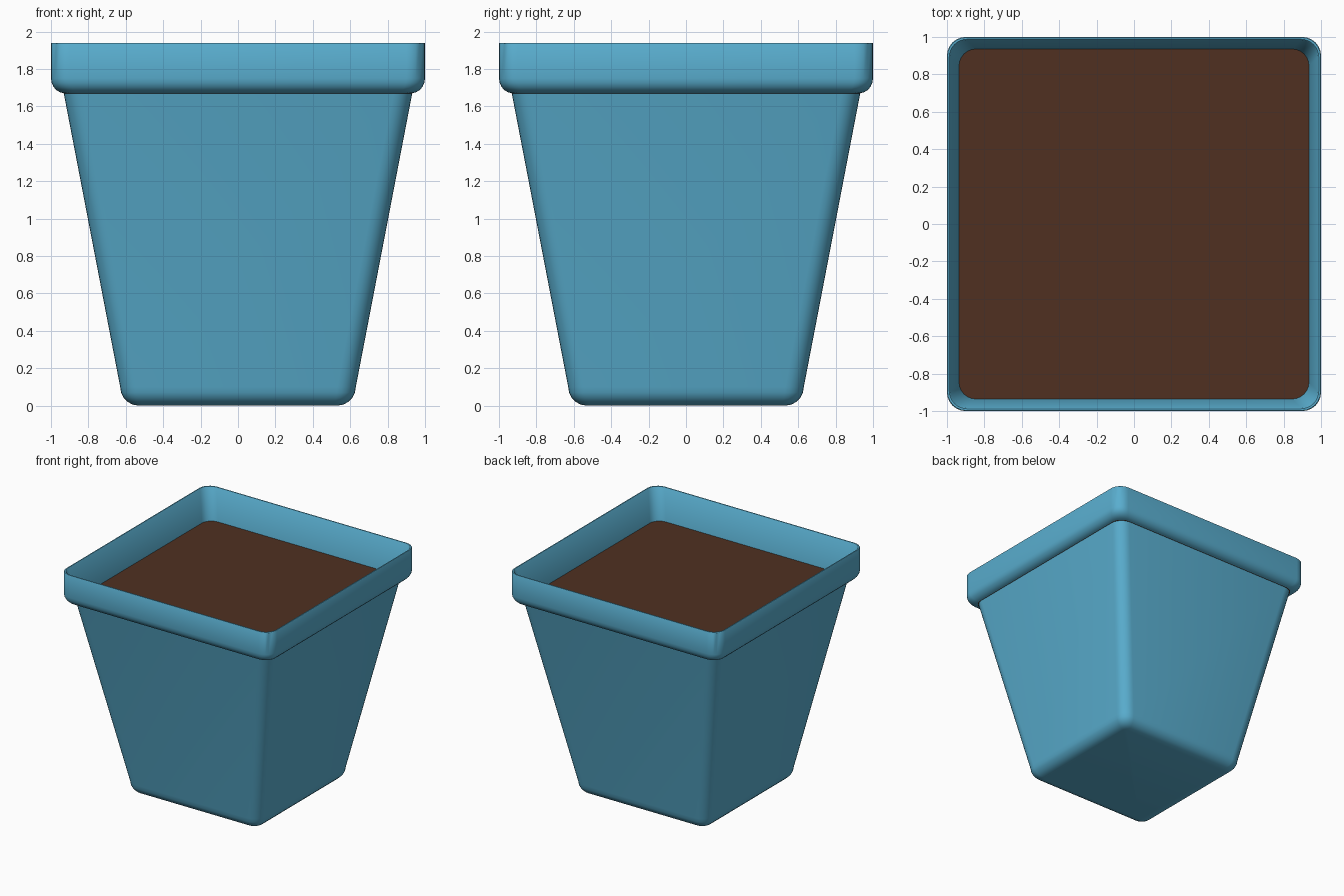
import bpy, bmesh, math

if "Cube" in bpy.data.objects:
    bpy.data.objects.remove(bpy.data.objects["Cube"])

def material(name, color):
    m = bpy.data.materials.new(name)
    m.diffuse_color = (*color, 1)
    m.use_nodes = True
    m.node_tree.nodes["Principled BSDF"].inputs["Base Color"].default_value = m.diffuse_color
    return m

BLUE = material("blue_glaze", (0.10, 0.42, 0.62))
BROWN = material("brown_soil", (0.08, 0.03, 0.015))

def rounded_square(half, radius, z, seg=6):
    pts = []
    for q in range(4):
        a0 = q * math.pi / 2
        sx = 1 if q in (0, 3) else -1
        sy = 1 if q in (0, 1) else -1
        for i in range(seg + 1):
            a = a0 + i / seg * math.pi / 2
            pts.append((sx * (half - radius) + radius * math.cos(a),
                        sy * (half - radius) + radius * math.sin(a), z))
    return pts

def loft(name, rings, mat, cap_start=False, cap_end=False, angle=40):
    """Skin a stack of (half width, corner radius, z) rounded squares."""
    bm = bmesh.new()
    loops = [[bm.verts.new(p) for p in rounded_square(*r)] for r in rings]
    n = len(loops[0])
    for a, b in zip(loops, loops[1:]):
        for i in range(n):
            j = (i + 1) % n
            bm.faces.new((a[i], a[j], b[j], b[i]))
    if cap_start:
        bm.faces.new(loops[0][::-1])
    if cap_end:
        bm.faces.new(loops[-1])
    me = bpy.data.meshes.new(name)
    bm.to_mesh(me)
    bm.free()
    me.materials.append(mat)
    ob = bpy.data.objects.new(name, me)
    bpy.context.collection.objects.link(ob)
    bpy.context.view_layer.objects.active = ob
    ob.select_set(True)
    bpy.ops.object.shade_smooth_by_angle(angle=math.radians(angle))
    ob.select_set(False)
    return ob

def fillet(inner, outer, z0, z1, r0, r1, steps=5):
    """Quarter-round rings from a flat underside up into a side wall."""
    out = []
    for i in range(steps + 1):
        t = i / steps * math.pi / 2
        s, c = math.sin(t), 1 - math.cos(t)
        out.append((inner + (outer - inner) * s, r0 + (r1 - r0) * s,
                    z0 + (z1 - z0) * c))
    return out

# Tapered body with rounded foot
loft("pot_body", fillet(0.53, 0.63, 0.0, 0.10, 0.03, 0.10)
     + [(0.932, 0.10, 1.672)], BLUE, cap_start=True)

# Overhanging rim: rounded underside, upright band, thin lip, sloped inside
loft("pot_rim", fillet(0.925, 1.0, 1.67, 1.75, 0.08, 0.10)
     + [(1.0, 0.10, 1.935), (0.997, 0.10, 1.94), (0.988, 0.095, 1.94),
        (0.983, 0.09, 1.935), (0.935, 0.09, 1.672)], BLUE)

# Soil surface
loft("soil", [(0.93, 0.09, 1.668), (0.938, 0.09, 1.675)], BROWN,
     cap_start=True, cap_end=True)
